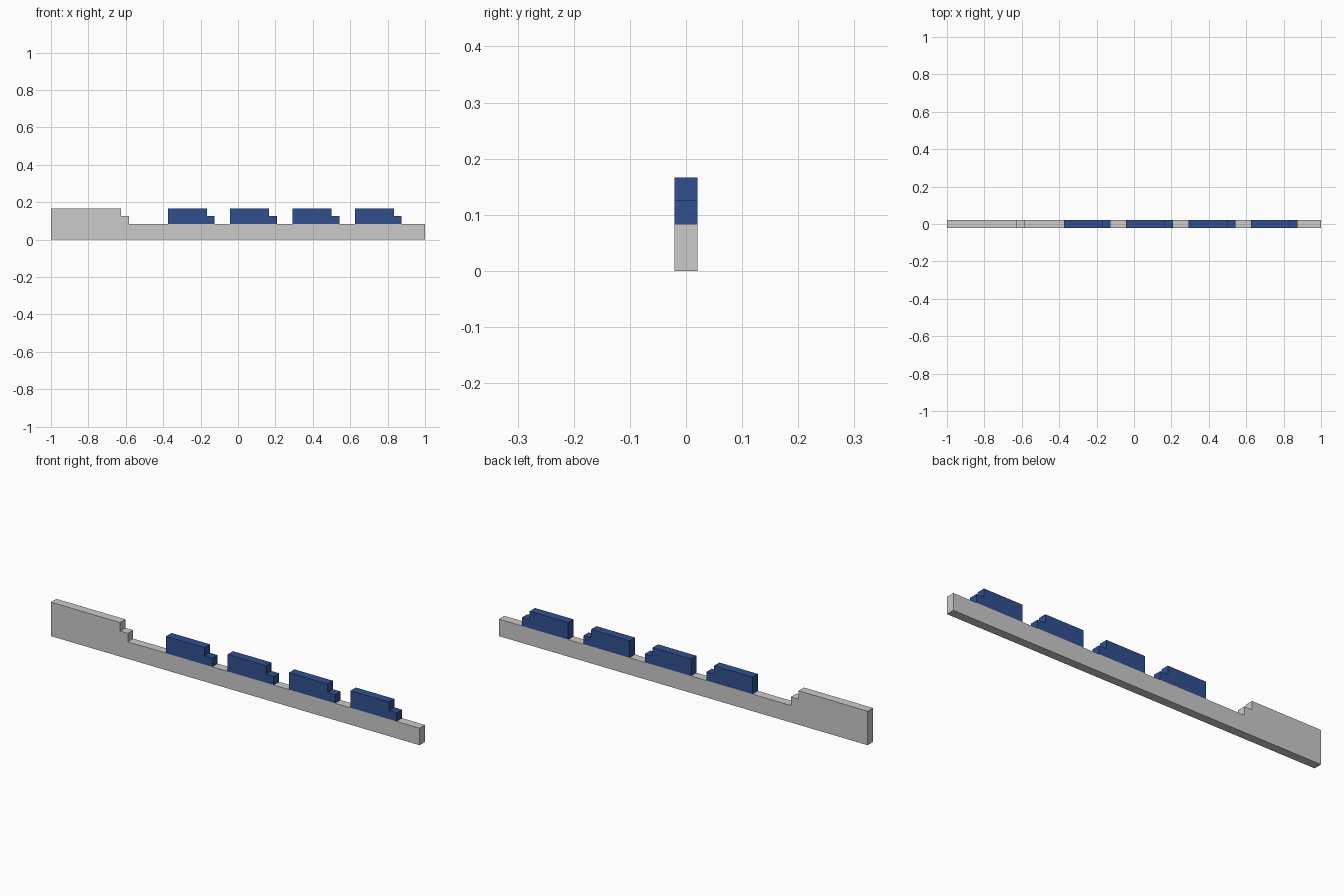
import bpy, bmesh

if "Cube" in bpy.data.objects:
    bpy.data.objects.remove(bpy.data.objects["Cube"])

U = 2 / 48  # one grid unit; the model is 48 units long and 1 unit deep


def extruded(name, profile, material=None):
    """Extrude a front (x, z) outline, given in grid units, through the depth."""
    bm = bmesh.new()
    face = bm.faces.new([bm.verts.new(((x - 24) * U, -U / 2, z * U)) for x, z in profile])
    result = bmesh.ops.extrude_face_region(bm, geom=[face])
    moved = [v for v in result["geom"] if isinstance(v, bmesh.types.BMVert)]
    bmesh.ops.translate(bm, verts=moved, vec=(0, U, 0))
    bmesh.ops.recalc_face_normals(bm, faces=bm.faces)
    mesh = bpy.data.meshes.new(name)
    bm.to_mesh(mesh)
    bm.free()
    if material:
        mesh.materials.append(material)
    obj = bpy.data.objects.new(name, mesh)
    bpy.context.collection.objects.link(obj)
    return obj


blue = bpy.data.materials.new("blue")
blue.diffuse_color = (0.03, 0.08, 0.28, 1)
blue.use_nodes = True
blue.node_tree.nodes["Principled BSDF"].inputs["Base Color"].default_value = blue.diffuse_color

# Long rail with a raised, stepped end block
extruded("rail", [(0, 0), (48, 0), (48, 2), (10, 2), (10, 3), (9, 3), (9, 4), (0, 4)])

# Four stepped blocks along the rail
for i in range(4):
    x = 15 + 8 * i
    extruded(f"stepped_block_{i + 1}",
             [(x, 2), (x + 6, 2), (x + 6, 3), (x + 5, 3), (x + 5, 4), (x, 4)], blue)
